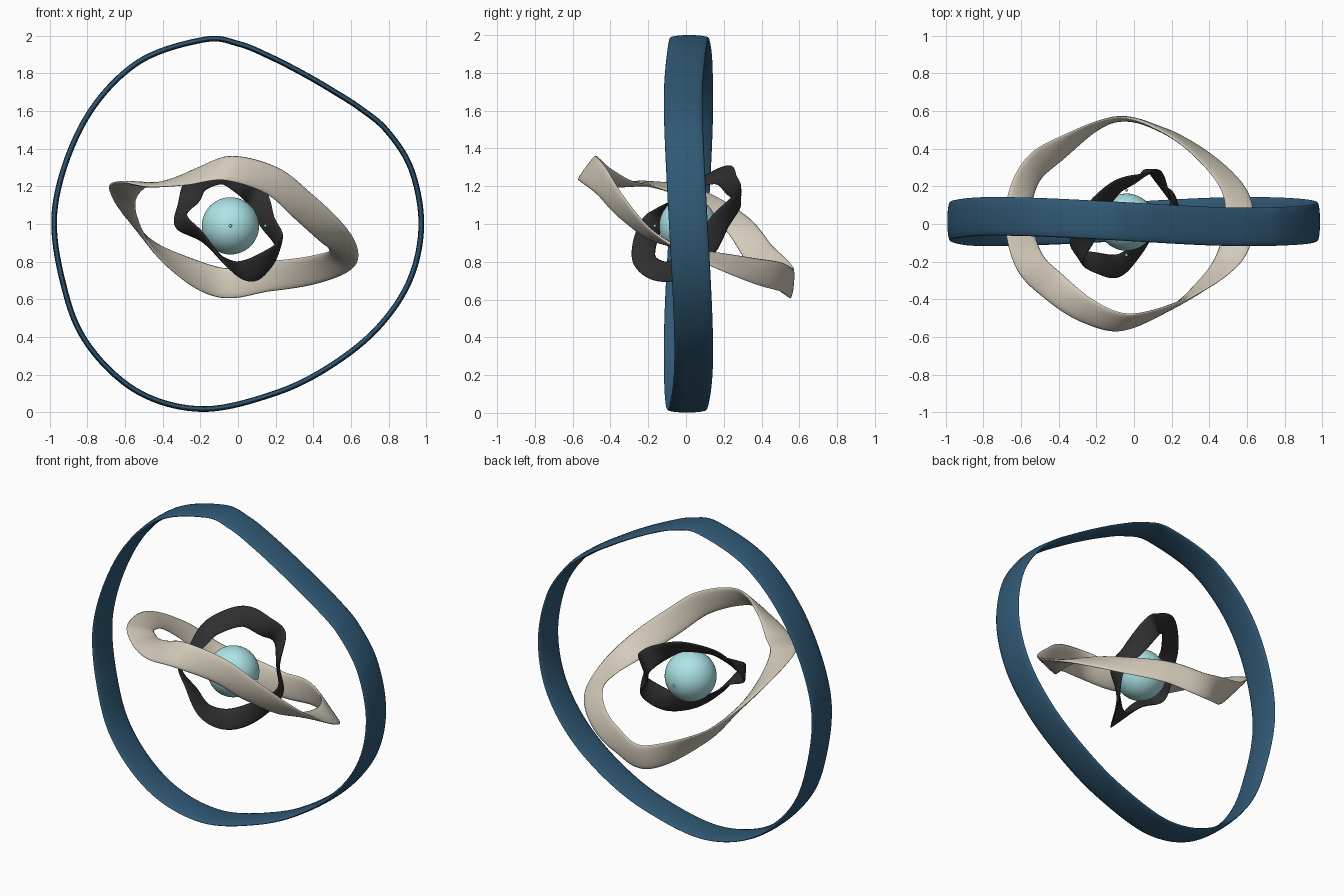
import bpy, math
from mathutils import Vector

if "Cube" in bpy.data.objects:
    bpy.data.objects.remove(bpy.data.objects["Cube"])

CENTRE = Vector((-0.04, 0.01, 0.99))


def material(name, rgb):
    m = bpy.data.materials.new(name)
    m.diffuse_color = (*rgb, 1)
    m.use_nodes = True
    m.node_tree.nodes["Principled BSDF"].inputs["Base Color"].default_value = m.diffuse_color
    return m


def catmull(a, b, c, d, t):
    return 0.5 * (2 * b + (c - a) * t + (2 * a - 5 * b + 4 * c - d) * t * t
                  + (3 * b - a - 3 * c + d) * t ** 3)


def smooth_loop(stations, turn, steps=16):
    """Closed smooth curve through (x, y, z, roll); roll gains `turn` degrees per lap."""
    pts = [Vector(s) for s in stations]
    n = len(pts)

    def at(i):
        return pts[i % n] + Vector((0, 0, 0, turn * (i // n)))

    return [catmull(at(i - 1), at(i), at(i + 1), at(i + 2), k / steps)
            for i in range(n) for k in range(steps)]


def ribbon(name, stations, axis, width, thick, mat, turn=0, sides=16):
    """Closed band of flat oval section, rolled about its path per station."""
    axis = Vector(axis).normalized()
    loop = smooth_loop(stations, turn)
    n = len(loop)
    verts, faces = [], []
    for i, s in enumerate(loop):
        p = s.to_3d()
        tangent = (loop[(i + 1) % n].to_3d() - loop[i - 1].to_3d()).normalized()
        out = p - CENTRE
        out = (out - axis * out.dot(axis)).normalized()
        roll = math.radians(s[3])
        d = axis * math.cos(roll) + out * math.sin(roll)
        d = (d - tangent * d.dot(tangent)).normalized()
        side = tangent.cross(d)
        for k in range(sides):
            a = 2 * math.pi * k / sides
            verts.append(p + d * math.cos(a) * width / 2 + side * math.sin(a) * thick / 2)
        j = (i + 1) % n
        for k in range(sides):
            m = (k + 1) % sides
            faces.append((sides * i + k, sides * i + m, sides * j + m, sides * j + k))
    mesh = bpy.data.meshes.new(name)
    mesh.from_pydata(verts, [], faces)
    ob = bpy.data.objects.new(name, mesh)
    bpy.context.collection.objects.link(ob)
    finish(ob, mat)


def finish(ob, mat):
    ob.data.materials.append(mat)
    bpy.ops.object.select_all(action='DESELECT')
    ob.select_set(True)
    bpy.context.view_layer.objects.active = ob
    bpy.ops.object.mode_set(mode='EDIT')
    bpy.ops.mesh.select_all(action='SELECT')
    bpy.ops.mesh.normals_make_consistent(inside=False)
    bpy.ops.object.mode_set(mode='OBJECT')
    bpy.ops.object.shade_smooth()


def ball(name, loc, r, mat, seg=48):
    bpy.ops.mesh.primitive_uv_sphere_add(segments=seg, ring_count=seg // 2, radius=r, location=loc)
    ob = bpy.context.object
    ob.name = name
    finish(ob, mat)


blue = material("blue", (0.03, 0.1, 0.18))
beige = material("beige", (0.66, 0.6, 0.5))
dark = material("dark", (0.028, 0.028, 0.03))
aqua = material("aqua", (0.42, 0.78, 0.81))

# Outer ring: upright wavy hoop given as angle, outer radius
polar = [(0, 1.034), (17, 1.027), (31, 0.993), (42, 0.949), (53, 0.918), (64, 0.914),
         (76, 0.938), (87, 0.983), (98, 1.014), (120, 1.01), (145, 0.965), (175, 0.948),
         (203, 0.958), (222, 1.0), (242, 1.022), (262, 0.998), (285, 0.937), (305, 0.932),
         (325, 0.97), (343, 1.015)]
hoop = []
for deg, r in polar:
    a = math.radians(deg)
    r -= 0.015
    hoop.append((-0.045 + r * math.cos(a), 0.013 - 0.028 * math.sin(2 * a),
                 0.99 + r * math.sin(a), 0))
ribbon("outer_ring", hoop, (0, 1, 0), 0.205, 0.03, blue)

# Middle ring: tilted, high at the front left, one full twist
ribbon("middle_ring", [
    (0.56, 0.0, 0.86, 85), (0.53, 0.18, 0.80, 105), (0.37, 0.36, 0.75, 125),
    (0.15, 0.50, 0.72, 142), (-0.10, 0.555, 0.69, 162), (-0.39, 0.40, 0.83, 210),
    (-0.55, 0.27, 1.00, 232), (-0.615, 0.05, 1.15, 255), (-0.56, -0.19, 1.21, 285),
    (-0.43, -0.33, 1.21, 308), (-0.25, -0.46, 1.25, 335), (-0.05, -0.52, 1.295, 354),
    (0.18, -0.45, 1.23, 372), (0.34, -0.35, 1.10, 390), (0.50, -0.19, 0.95, 418),
], (0.24, 0.47, 0.85), 0.16, 0.026, beige, turn=360)

# Inner ring: small rippled band around the core, one full twist
ribbon("inner_ring", [
    (-0.10, 0.19, 1.26, 95), (0.02, 0.24, 1.21, 70), (0.10, 0.28, 1.14, 40),
    (0.16, 0.18, 1.01, 0), (0.22, 0.11, 0.89, -20), (0.12, 0.0, 0.78, -58),
    (0.02, -0.13, 0.75, -95), (-0.08, -0.22, 0.81, -125), (-0.19, -0.21, 0.93, -150),
    (-0.30, -0.16, 1.02, -180), (-0.26, -0.05, 1.12, -220), (-0.22, 0.06, 1.21, -245),
], (0.52, -0.69, 0.52), 0.125, 0.022, dark, turn=-360)

# Core and the tiny beads around it
ball("core", CENTRE, 0.152, aqua)
for i, (x, y) in enumerate(((0.185, -0.03), (0, -0.175), (0, 0.17))):
    ball(f"bead_{i + 1}", CENTRE + Vector((x, y, 0)), 0.008, aqua, 12)
